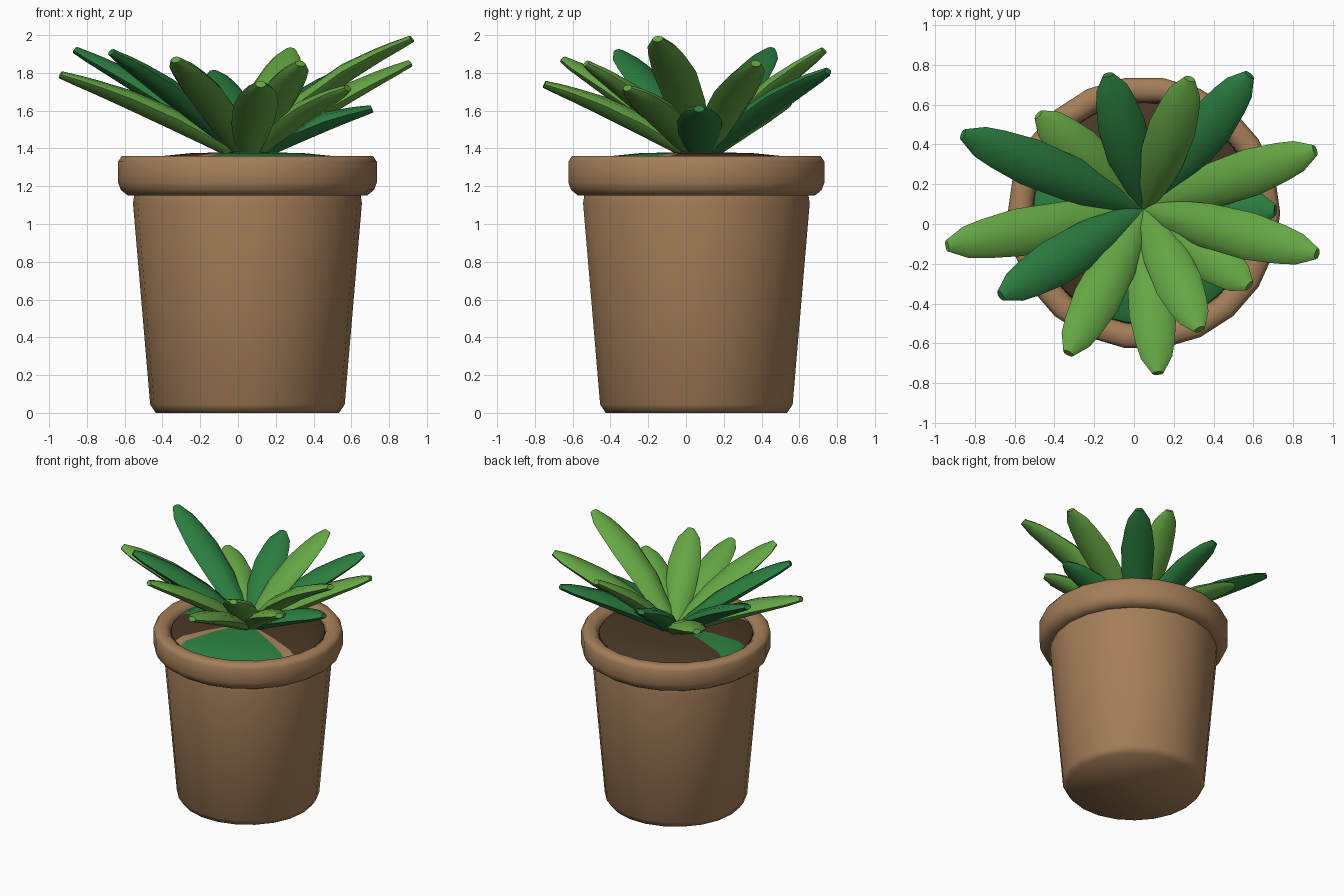
import bpy, bmesh, math
from mathutils import Vector

if "Cube" in bpy.data.objects:
    bpy.data.objects.remove(bpy.data.objects["Cube"])

CENTER = Vector((0.05, 0.055, 0))


def material(name, rgb):
    mat = bpy.data.materials.new(name)
    mat.use_nodes = True
    mat.diffuse_color = (*rgb, 1)
    mat.node_tree.nodes["Principled BSDF"].inputs["Base Color"].default_value = (*rgb, 1)
    return mat


terracotta = material("terracotta", (0.375, 0.21, 0.10))
earth = material("dark earth", (0.065, 0.038, 0.018))
light_green = material("light green", (0.13, 0.38, 0.058))
dark_green = material("dark green", (0.024, 0.205, 0.05))


def finish(bm, name, mats, angle=40):
    bmesh.ops.recalc_face_normals(bm, faces=bm.faces[:])
    mesh = bpy.data.meshes.new(name)
    bm.to_mesh(mesh)
    bm.free()
    for mat in mats:
        mesh.materials.append(mat)
    obj = bpy.data.objects.new(name, mesh)
    bpy.context.collection.objects.link(obj)
    bpy.ops.object.select_all(action="DESELECT")
    obj.select_set(True)
    bpy.context.view_layer.objects.active = obj
    bpy.ops.object.shade_smooth_by_angle(angle=math.radians(angle))


def skin(bm, rings):
    """Bridge equal rings of points into a tube with capped ends."""
    loops = [[bm.verts.new(p) for p in ring] for ring in rings]
    n = len(loops[0])
    for a, b in zip(loops, loops[1:]):
        for i in range(n):
            j = (i + 1) % n
            bm.faces.new((a[i], a[j], b[j], b[i]))
    bm.faces.new(loops[0])
    bm.faces.new(loops[-1])


def lathe(profile, sides):
    """Spin radius/height pairs round the pot axis."""
    bm = bmesh.new()
    turn = [2 * math.pi * i / sides for i in range(sides)]
    skin(bm, [[CENTER + Vector((r * math.cos(a), r * math.sin(a), z)) for a in turn]
              for r, z in profile])
    return bm


# Pot with thick rolled rim and recessed inside
pot_profile = [(0.485, 0), (0.515, 0.045), (0.606, 1.11), (0.6, 1.15), (0.635, 1.152),
               (0.67, 1.18), (0.685, 1.22), (0.685, 1.33), (0.665, 1.36),
               (0.6, 1.36), (0.565, 1.33), (0.55, 1.22)]
finish(lathe(pot_profile, 22), "pot", [terracotta], 75)

# Soil mound, with mossy and bare clay patches by direction
bm = lathe([(0.565, 1.27), (0.555, 1.325), (0.5, 1.355), (0.3, 1.375), (0.1, 1.38)], 40)
for face in bm.faces:
    d = face.calc_center_median() - CENTER
    angle = math.degrees(math.atan2(d.y, d.x)) % 360
    if 245 < angle < 330 or 160 < angle < 190:
        face.material_index = 1
    elif 330 < angle < 345 or 235 < angle < 245:
        face.material_index = 2
finish(bm, "soil", [earth, dark_green, terracotta])


def leaf(name, tip, mat, bow=0.035, width=0.12, thick=0.05):
    """Fleshy arched blade from the plant heart, with a blunt pointed tip."""
    base = Vector((0.05, 0.075, 1.34))
    axis = Vector(tip) - base
    side = axis.cross(Vector((0, 0, 1))).normalized()
    up = side.cross(axis).normalized()
    stations = [(0, 0.35, 0.6), (0.15, 0.65, 0.85), (0.4, 0.93, 1.1), (0.65, 1, 1),
                (0.82, 0.82, 0.75), (0.91, 0.66, 0.6), (1, 0.24, 0.4)]
    rings = []
    for t, w, h in stations:
        mid = base + axis * t + up * bow * math.sin(math.pi * t)
        rings.append([mid + side * width * w * math.cos(a) + up * thick * h * math.sin(a)
                      for a in (math.pi * i / 4 for i in range(8))])
    bm = bmesh.new()
    skin(bm, rings)
    finish(bm, name, [mat], 50)


# Leaf tips, grouped by colour
light_tips = [(-0.94, -0.11, 1.79), (-0.33, -0.65, 1.87), (0.12, -0.75, 1.74),
              (0.33, -0.53, 1.85), (0.91, 0.37, 1.85), (0.28, 0.73, 1.92),
              (-0.48, 0.55, 1.66), (0.58, -0.31, 1.72)]
dark_tips = [(-0.86, 0.45, 1.92), (-0.67, -0.36, 1.91), (0.58, 0.75, 1.81),
             (-0.13, 0.75, 1.8), (0.71, 0.07, 1.61)]
for i, tip in enumerate(light_tips):
    leaf(f"light_leaf_{i + 1}", tip, light_green)
for i, tip in enumerate(dark_tips):
    leaf(f"dark_leaf_{i + 1}", tip, dark_green)
leaf("tallest_leaf", (0.92, -0.15, 1.98), light_green, bow=0.07)
